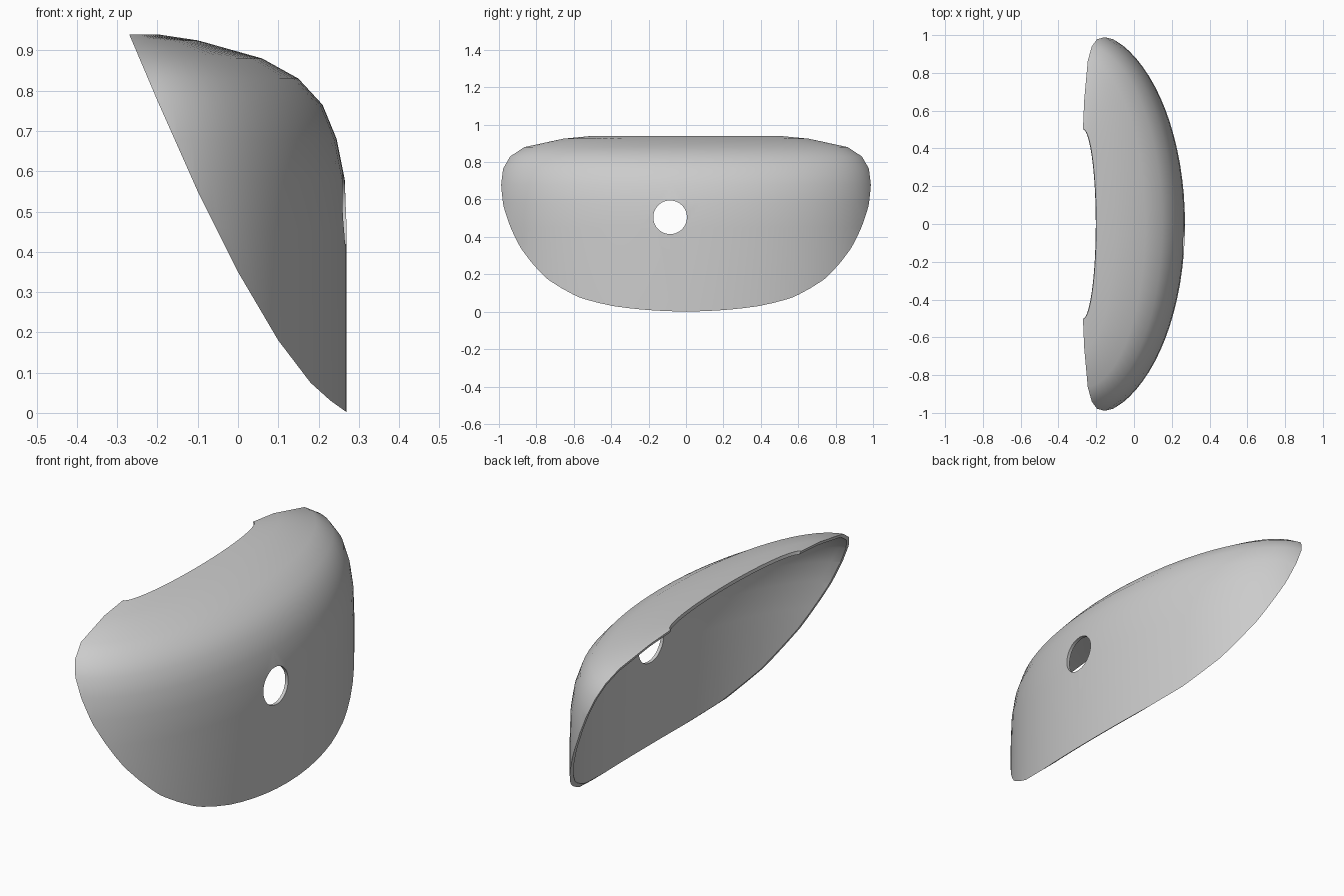
import bpy, bmesh, math

if "Cube" in bpy.data.objects:
    bpy.data.objects.remove(bpy.data.objects["Cube"])

grey = bpy.data.materials.new("plain grey")
grey.use_nodes = True
colour = (0.6, 0.6, 0.6, 1)
grey.diffuse_color = colour
grey.node_tree.nodes["Principled BSDF"].inputs["Base Color"].default_value = colour

CX, A, B = -0.27, 0.54, 1.027      # centre and half axes of the plan ellipse
COLUMNS = 40
# height, inset in x, inset in y
RINGS = [(-0.1, 0, 0), (0.45, 0, 0), (0.58, 0.005, 0.003), (0.68, 0.025, 0.014),
         (0.765, 0.06, 0.037), (0.83, 0.12, 0.08), (0.88, 0.21, 0.16),
         (0.925, 0.37, 0.37), (0.94, 0.47, 0.525)]


def make_object(name, bm):
    mesh = bpy.data.meshes.new(name)
    bm.to_mesh(mesh)
    bm.free()
    obj = bpy.data.objects.new(name, mesh)
    bpy.context.collection.objects.link(obj)
    return obj


# Curved shell: stacked half ellipses, with straight ends to be trimmed
bm = bmesh.new()
rows = []
for z, dx, dy in RINGS:
    row = [bm.verts.new((CX - 0.2, dy - B, z))]
    for i in range(COLUMNS + 1):
        t = math.pi * (i / COLUMNS - 0.5)
        row.append(bm.verts.new((CX + (A - dx) * math.cos(t), (B - dy) * math.sin(t), z)))
    row.append(bm.verts.new((CX - 0.2, B - dy, z)))
    rows.append(row)
for low, high in zip(rows, rows[1:]):
    for i in range(len(low) - 1):
        bm.faces.new((low[i], low[i + 1], high[i + 1], high[i]))
shell = make_object("curved_shell", bm)
shell.data.materials.append(grey)
solid = shell.modifiers.new("thickness", 'SOLIDIFY')
solid.thickness = 0.016
solid.offset = -1

# Slanting trim cutter, extruded along y
profile = [(-0.7, -0.3), (0.4, -0.3), (0.4, 0), (0.272, 0), (0.23, 0.03), (0.18, 0.075),
           (0.1, 0.18), (0, 0.35), (-0.1, 0.55), (-0.2, 0.775), (-0.271, 0.942),
           (-0.4, 1.25), (-0.7, 1.25)]
bm = bmesh.new()
face = bm.faces.new([bm.verts.new((x, -1.5, z)) for x, z in profile])
moved = bmesh.ops.extrude_face_region(bm, geom=[face])["geom"]
bmesh.ops.translate(bm, vec=(0, 3, 0),
                    verts=[v for v in moved if isinstance(v, bmesh.types.BMVert)])
bmesh.ops.recalc_face_normals(bm, faces=bm.faces)
trim = make_object("trim_cutter", bm)

# Round hole cutter
bpy.ops.mesh.primitive_cylinder_add(vertices=48, radius=0.09, depth=0.4,
                                    location=(0.3, -0.085, 0.505),
                                    rotation=(0, math.pi / 2, 0))
hole = bpy.context.object
hole.name = "hole_cutter"

for cutter in (trim, hole):
    cutter.hide_render = True
    cut = shell.modifiers.new(cutter.name, 'BOOLEAN')
    cut.operation = 'DIFFERENCE'
    cut.solver = 'EXACT'
    cut.object = cutter

# Apply the cuts and smooth the surface
bpy.ops.object.select_all(action='DESELECT')
shell.select_set(True)
bpy.context.view_layer.objects.active = shell
for name in [m.name for m in shell.modifiers]:
    bpy.ops.object.modifier_apply(modifier=name)
for cutter in (trim, hole):
    bpy.data.objects.remove(cutter)
bpy.ops.object.shade_smooth_by_angle(angle=math.radians(35))
